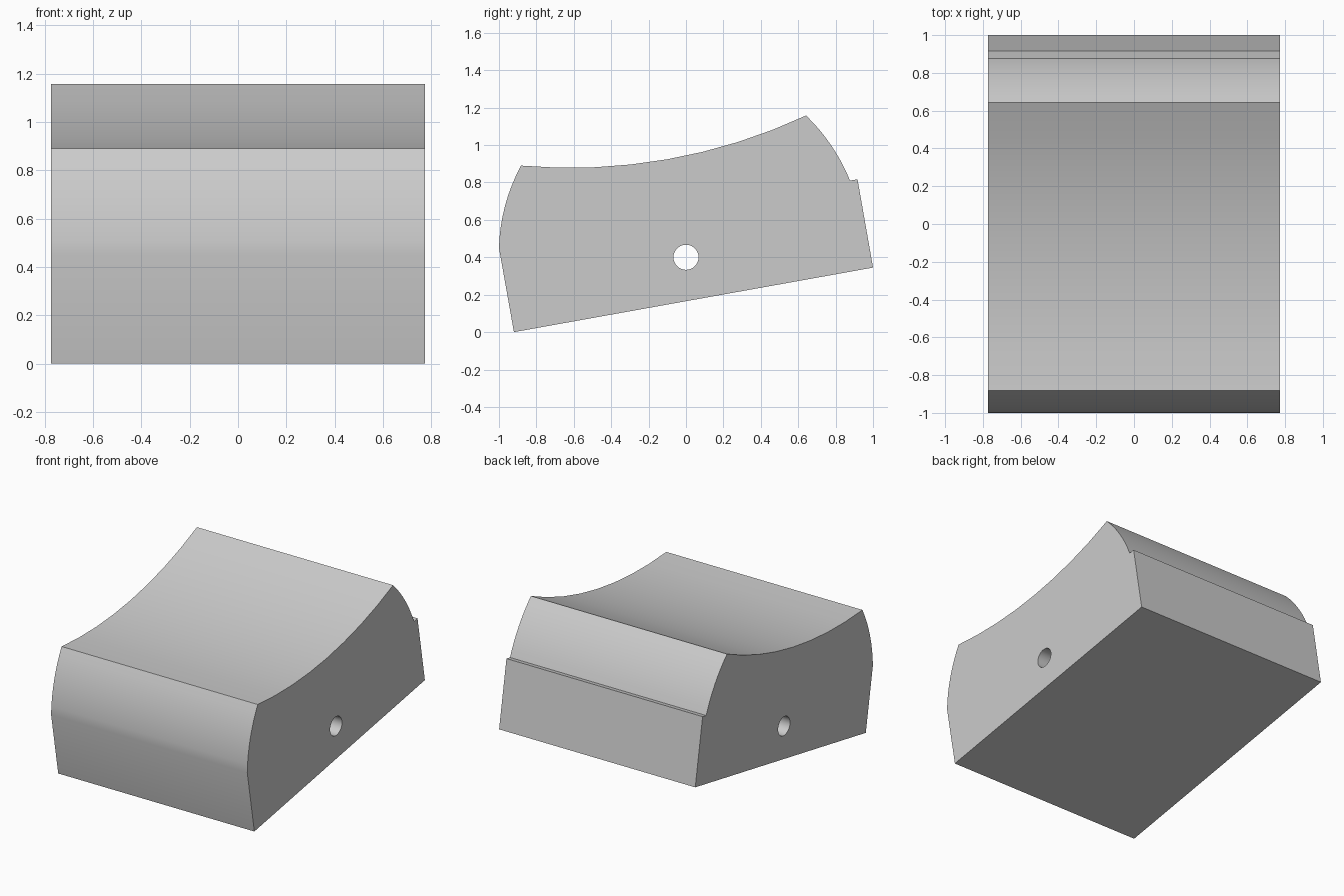
import bpy, bmesh, math
from mathutils import Vector

if "Cube" in bpy.data.objects:
    bpy.data.objects.remove(bpy.data.objects["Cube"])

HALF_WIDTH = 0.773


def arc(a, b, sag, steps=8):
    """Points from a to b, bowed to the right of travel by sag (end included)."""
    a, b = Vector(a), Vector(b)
    chord = b - a
    d = chord.normalized()
    right = Vector((d.y, -d.x))
    half = chord.length / 2
    radius = (half ** 2 + sag ** 2) / (2 * abs(sag))
    sign = 1 if sag > 0 else -1
    centre = (a + b) / 2 - right * sign * (radius - abs(sag))
    span = math.asin(half / radius)
    pts = []
    for i in range(1, steps + 1):
        t = span * (2 * i / steps - 1)
        pts.append(centre + radius * (d * math.sin(t) + right * sign * math.cos(t)))
    return pts


# Side profile (y, z), anticlockwise: tilted base, back ledge, bowed ends, hollow top
ledge, back_top = (0.877, 0.81), (0.642, 1.158)
front_top, front_low = (-0.882, 0.89), (-1.0, 0.45)
profile = [(-0.92, 0.0), (1.0, 0.345), (0.917, 0.817), ledge]
profile += arc(ledge, back_top, 0.022)
profile += arc(back_top, front_top, -0.102)
profile += arc(front_top, front_low, 0.027)

# Block body, extruded across x
bm = bmesh.new()
face = bm.faces.new([bm.verts.new((-HALF_WIDTH, p[0], p[1])) for p in profile])
ext = bmesh.ops.extrude_face_region(bm, geom=[face], use_keep_orig=True)
moved = [v for v in ext["geom"] if isinstance(v, bmesh.types.BMVert)]
bmesh.ops.translate(bm, verts=moved, vec=(2 * HALF_WIDTH, 0, 0))
bmesh.ops.recalc_face_normals(bm, faces=bm.faces)
mesh = bpy.data.meshes.new("block_body")
bm.to_mesh(mesh)
bm.free()
block = bpy.data.objects.new("block_body", mesh)
bpy.context.collection.objects.link(block)

# Pin hole straight through the sides
bpy.ops.mesh.primitive_cylinder_add(vertices=32, radius=0.067, depth=2,
                                    location=(0, 0, 0.4), rotation=(0, math.pi / 2, 0))
cutter = bpy.context.object
cutter.name = "pin_hole_cutter"
cutter.hide_render = True
mod = block.modifiers.new("pin_hole", "BOOLEAN")
mod.operation = "DIFFERENCE"
mod.solver = "EXACT"
mod.object = cutter

bpy.ops.object.select_all(action="DESELECT")
block.select_set(True)
bpy.context.view_layer.objects.active = block
bpy.ops.object.modifier_apply(modifier=mod.name)
bpy.data.objects.remove(cutter)
bpy.ops.object.shade_smooth_by_angle(angle=math.radians(20))
